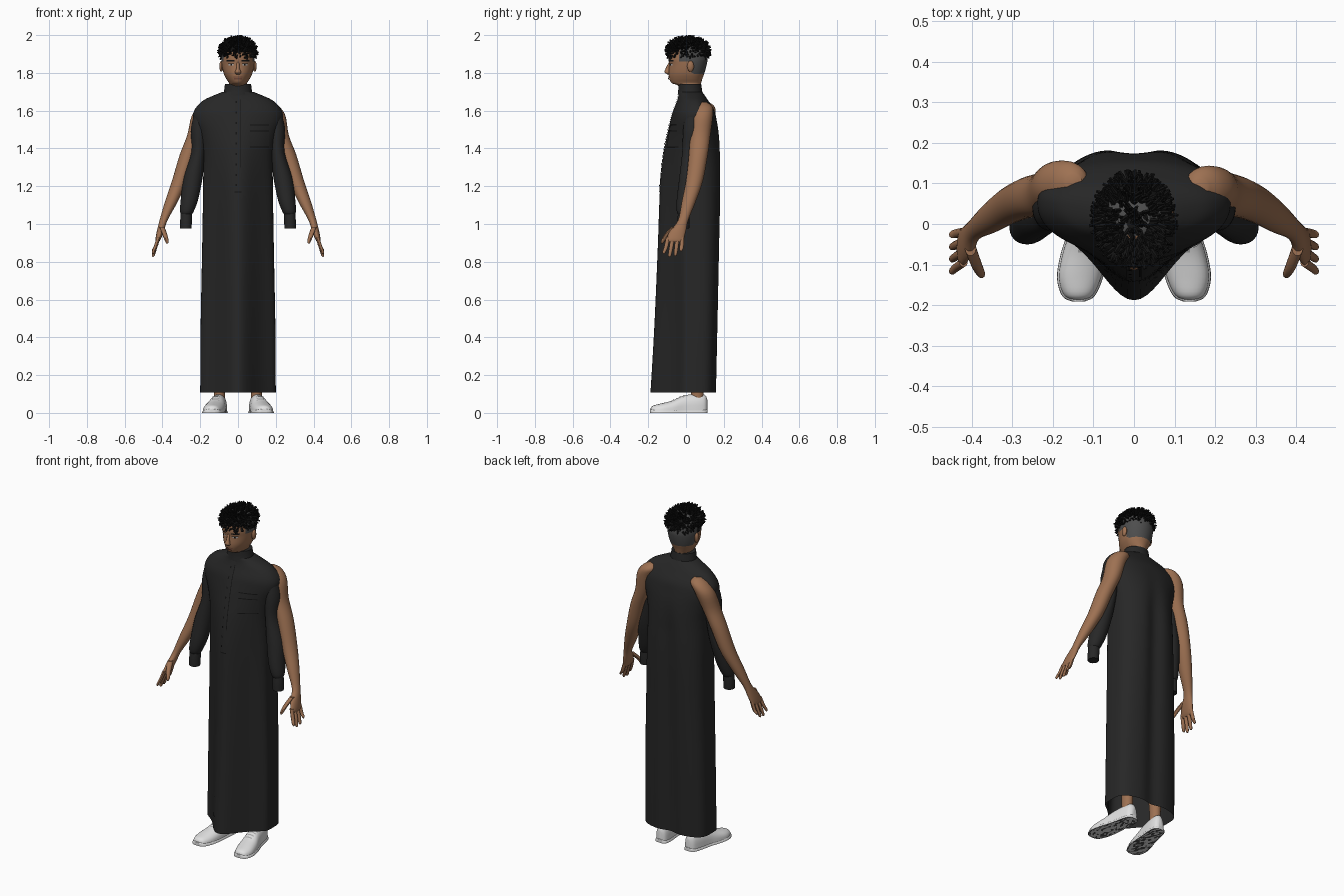
import bpy, bmesh, math, random
from mathutils import Vector, Matrix
from mathutils.bvhtree import BVHTree

if "Cube" in bpy.data.objects:
    bpy.data.objects.remove(bpy.data.objects["Cube"])
random.seed(4)
made = []


def material(name, r, g, b):
    m = bpy.data.materials.new(name)
    m.use_nodes = True
    m.diffuse_color = (r, g, b, 1)
    bsdf = m.node_tree.nodes["Principled BSDF"]
    bsdf.inputs["Base Color"].default_value = (r, g, b, 1)
    bsdf.inputs["Roughness"].default_value = 0.8
    return m


skin = material("skin", .34, .165, .085)
cloth = material("black_cloth", .02, .02, .02)
trim = material("dark_trim", .006, .006, .006)
hair = material("black_hair", .007, .007, .007)
fade = material("shaved_hair", .075, .075, .075)
white = material("shoe_white", .75, .75, .75)
grey = material("sole_grey", .07, .07, .07)
lace = material("lace_grey", .4, .4, .4)
lip = material("lip_brown", .2, .08, .05)


def finish(name, bm, mats, rule=None):
    bmesh.ops.recalc_face_normals(bm, faces=bm.faces)
    bm.normal_update()
    if rule:
        for f in bm.faces:
            f.material_index = rule(f)
    me = bpy.data.meshes.new(name)
    bm.to_mesh(me)
    bm.free()
    for m in mats:
        me.materials.append(m)
    ob = bpy.data.objects.new(name, me)
    bpy.context.collection.objects.link(ob)
    made.append(ob)
    return ob


def smooth_keys(keys, steps):
    """Catmull-Rom interpolation of every number in the key rings."""
    out = []
    for i in range(len(keys) - 1):
        a, b, c, d = (keys[max(0, min(len(keys) - 1, i + k))] for k in (-1, 0, 1, 2))
        for s in range(steps):
            t = s / steps
            out.append([q + t * (r - p) / 2 + t * t * (p - 2.5 * q + 2 * r - d_ / 2)
                        + t ** 3 * (1.5 * (q - r) + (d_ - p) / 2)
                        for p, q, r, d_ in zip(a, b, c, d)])
    return out + [list(keys[-1])]


def oval(k, a):
    x, y, z, rx, ry = k
    return x + rx * math.cos(a), y + ry * math.sin(a), z


def loft(name, mats, keys, shape=oval, side=1, sides=20, steps=4, caps=(True, True), rule=None):
    bm = bmesh.new()
    rings = []
    for k in smooth_keys(keys, steps):
        pts = [shape(k, math.tau * i / sides) for i in range(sides)]
        rings.append([bm.verts.new((side * x, y, z)) for x, y, z in pts])
    for r, q in zip(rings, rings[1:]):
        for i in range(sides):
            j = (i + 1) % sides
            bm.faces.new((r[i], r[j], q[j], q[i]))
    for use, ring in zip(caps, (rings[0], rings[-1])):
        if use:
            bm.faces.new(ring)
    return finish(name, bm, mats, rule)


def plate(name, mat, target, u0, u1, v0, v1, down=False, n=6, lift=.003):
    """Thin patch laid on a surface, projected from the front or from above."""
    me = target.data
    tree = BVHTree.FromPolygons([v.co for v in me.vertices], [p.vertices[:] for p in me.polygons])
    bm = bmesh.new()
    grid = []
    for i in range(n + 1):
        row = []
        for j in range(n + 1):
            u, v = u0 + (u1 - u0) * i / n, v0 + (v1 - v0) * j / n
            start, ray = ((u, v, 1), (0, 0, -1)) if down else ((u, -1, v), (0, 1, 0))
            hit = tree.ray_cast(Vector(start), Vector(ray))[0]
            row.append(bm.verts.new(hit - Vector(ray) * lift) if hit else None)
        grid.append(row)
    for i in range(n):
        for j in range(n):
            quad = (grid[i][j], grid[i + 1][j], grid[i + 1][j + 1], grid[i][j + 1])
            if all(quad):
                bm.faces.new(quad)
    return finish(name, bm, [mat])


# Robe: pointed drape in front, two soft folds behind
def robe_shape(k, a):
    z, hw, front, back, mid, bell = k
    x, s = hw * math.cos(a), math.sin(a)
    if s < 0:
        drape = 1 - bell + bell * (.35 + .65 * math.exp(-(x / .11) ** 2))
        return x, mid + (front - mid) * (-s) ** (.5 + .4 * (1 - bell)) * drape, z
    dip = 1 - .14 * math.exp(-(x / .05) ** 2) * min(1, bell * 2)
    return x, mid + (back - mid) * s ** (.45 + .5 * (1 - bell)) * dip, z


robe = loft("robe", [cloth], [
    (.108, .2, -.188, .165, .03, 1), (.45, .198, -.168, .173, .03, 1),
    (.86, .19, -.15, .183, .03, .9), (1.18, .185, -.138, .191, .035, .7),
    (1.365, .185, -.12, .189, .04, .4), (1.47, .205, -.1, .18, .045, .2),
    (1.55, .235, -.082, .165, .05, .1), (1.6, .232, -.068, .15, .055, 0),
    (1.65, .19, -.048, .12, .05, 0), (1.68, .13, -.04, .1, .04, 0),
    (1.7, .08, -.04, .085, .03, 0)], robe_shape, sides=80, steps=5, caps=(False, True))
loft("collar", [cloth], [(0, .022, 1.685, .078, .066), (0, .022, 1.71, .073, .063),
                         (0, .02, 1.742, .069, .06)], sides=32)

# Placket, buttons and chest pocket
plate("placket", cloth, robe, -.018, .018, 1.17, 1.68, n=14)
plate("placket_edge", trim, robe, .012, .016, 1.3, 1.66, n=14, lift=.004)
plate("placket_end", trim, robe, -.018, .018, 1.166, 1.171, lift=.004)
for i in range(9):
    z = 1.2 + i * .055
    plate("button", trim, robe, -.013, -.005, z, z + .011, n=2, lift=.006)
plate("pocket", cloth, robe, .062, .165, 1.405, 1.525)
for z in (1.405, 1.49, 1.522):
    plate("pocket_seam", trim, robe, .064, .163, z, z + .005, lift=.006)


# Head, with the shaved area chosen by position
def head_shape(k, a):
    z, hw, front, back = k
    s = math.sin(a)
    return hw * math.cos(a), .02 + (back - .02 if s > 0 else .02 - front) * s, z


def shaved(f):
    c = f.calc_center_median()
    return int((c.z > 1.79 and c.y > .035) or (c.z > 1.86 and c.y > -.03))


head = loft("head", [skin, fade], [
    (1.66, .055, -.03, .07), (1.71, .053, -.03, .073), (1.735, .051, -.045, .077),
    (1.746, .048, -.076, .08), (1.77, .063, -.088, .087), (1.8, .077, -.092, .098),
    (1.845, .086, -.089, .11), (1.88, .087, -.093, .113), (1.93, .08, -.08, .1),
    (1.97, .04, -.03, .05)], head_shape, sides=48, steps=5, rule=shaved)
loft("nose", [skin], [(0, -.084, 1.858, .007, .006), (0, -.095, 1.825, .009, .012),
                      (0, -.1, 1.804, .016, .014), (0, -.09, 1.792, .011, .008)], sides=12)
plate("upper_lip", lip, head, -.024, .024, 1.775, 1.781, lift=.005)
plate("lower_lip", lip, head, -.02, .02, 1.765, 1.773, lift=.007)
for s, word in ((1, "left"), (-1, "right")):
    plate(word + "_eye", lace, head, s * .023, s * .05, 1.839, 1.847, lift=.002)
    plate(word + "_iris", trim, head, s * .032, s * .041, 1.839, 1.848, n=2, lift=.004)
    plate(word + "_eyelid", trim, head, s * .021, s * .053, 1.847, 1.85, lift=.004)
    plate(word + "_eyebrow", hair, head, s * .018, s * .06, 1.861, 1.868, lift=.004)
    bm = bmesh.new()
    bmesh.ops.create_uvsphere(bm, u_segments=12, v_segments=8, radius=1, matrix=Matrix.Translation(
        (s * .088, .024, 1.835)) @ Matrix.Diagonal((.011, .018, .029, 1)))
    finish(word + "_ear", bm, [skin])

# Hair: cap covered in short tapered twists
middle, size = Vector((0, .01, 1.915)), Vector((.085, .106, .06))
bm = bmesh.new()
bmesh.ops.create_uvsphere(bm, u_segments=24, v_segments=14, radius=.95,
                          matrix=Matrix.Translation(middle) @ Matrix.Diagonal((*size, 1)))
for v in bm.verts:
    v.co.z = max(v.co.z, 1.885)
finish("hair_cap", bm, [hair])
bm = bmesh.new()
for i in range(520):
    up, turn = random.uniform(-.4, 1), random.uniform(0, math.tau)
    flat = math.sqrt(1 - up * up)
    out = Vector((flat * math.cos(turn), flat * math.sin(turn), up))
    root = middle + out * size * .85
    aim = out + Vector([random.uniform(-.45, .45) for _ in range(3)])
    length = random.uniform(.03, .042)
    spin = aim.to_track_quat('Z', 'Y').to_matrix().to_4x4()
    bmesh.ops.create_cone(bm, cap_ends=True, segments=5, radius1=.0075, radius2=.0035, depth=length,
                          matrix=Matrix.Translation(root + aim.normalized() * length * .45) @ spin)
for v in bm.verts:
    v.co.z = min(v.co.z, 2)
finish("hair_twists", bm, [hair])


# Shoe section: flat below, domed above
def shoe_shape(k, a):
    y, x, hw, top = k
    return x + hw * math.cos(a), y, top * max(0, math.sin(a)) ** .6


shoe_keys = [(-.188, .137, .012, .02), (-.175, .137, .036, .038), (-.13, .133, .053, .05),
             (-.07, .122, .054, .066), (-.01, .11, .046, .092), (.06, .099, .041, .1),
             (.1, .095, .031, .095), (.113, .094, .014, .07)]
sole_keys = [(y * 1.015, x, hw + .004, .022) for y, x, hw, top in shoe_keys]

for s, word in ((1, "left"), (-1, "right")):
    # Shoes and legs
    shoe = loft(word + "_shoe", [white], shoe_keys, shoe_shape, s, 28)
    loft(word + "_sole", [white, grey], sole_keys, shoe_shape, s, 28,
         rule=lambda f: int(f.calc_center_median().z < .002))
    for i in range(4):
        y = -.07 + i * .018
        plate(word + "_lace", lace, shoe, s * .098, s * .138, y, y + .007, down=True, n=4)
    loft(word + "_leg", [skin], [(s * .098, .06, .06, .03, .036), (s * .098, .06, .15, .03, .034),
                                 (s * .095, .06, .35, .045, .05), (s * .09, .05, .55, .045, .05)])

    # Sleeve hanging in front of the arm, with a gathered cuff
    loft(word + "_sleeve", [cloth], [
        (.19, .045, 1.61, .035, .045), (.205, .04, 1.5, .045, .055), (.21, .033, 1.38, .038, .053),
        (.237, .02, 1.25, .05, .055), (.257, .0, 1.13, .046, .049), (.27, -.01, 1.07, .037, .039),
        (.273, -.012, 1.05, .028, .029)], side=s, sides=24)
    loft(word + "_cuff", [cloth], [(.273, -.012, 1.062, .029, .03), (.275, -.013, 1.02, .031, .032),
                                   (.276, -.014, .976, .03, .031)], side=s, steps=3)

    # Arm: the right shoulder shows through the robe a little more
    d = .012 if s < 0 else 0
    loft(word + "_arm", [skin], [
        (.16 - d, .09 + d, 1.645, .02, .02), (.172 - d, .09 + d, 1.62, .048, .05),
        (.198 - d / 2, .085 + d, 1.57, .054, .057), (.222, .075, 1.47, .047, .054),
        (.264, .065, 1.365, .045, .05), (.308, .045, 1.23, .041, .045),
        (.352, .015, 1.12, .034, .037), (.394, -.015, 1.02, .021, .027),
        (.41, -.042, .965, .019, .042), (.423, -.058, .92, .014, .046),
        (.427, -.06, .905, .008, .04)], side=s, sides=24)

    # Fingers and thumb
    for i, (finger, tip) in enumerate((("index", .842), ("middle", .826), ("ring", .83), ("little", .855))):
        y0, y1 = -.095 + i * .025, -.116 + i * .03
        loft(f"{word}_{finger}_finger", [skin], [
            (.42, y0, .93, .01, .011), (.436, (y0 + y1) / 2, .88, .01, .011),
            (.448, y1, tip + .01, .008, .009), (.45, y1, tip, .003, .003)], side=s, sides=10)
    loft(word + "_thumb", [skin], [(.403, -.06, .985, .014, .018), (.388, -.1, .945, .013, .015),
                                   (.377, -.122, .91, .01, .011), (.375, -.127, .896, .004, .004)],
         side=s, sides=10)

# Smooth shading with crisp edges
bpy.ops.object.select_all(action='DESELECT')
for ob in made:
    ob.select_set(True)
bpy.context.view_layer.objects.active = made[0]
bpy.ops.object.shade_smooth_by_angle(angle=math.radians(40))
